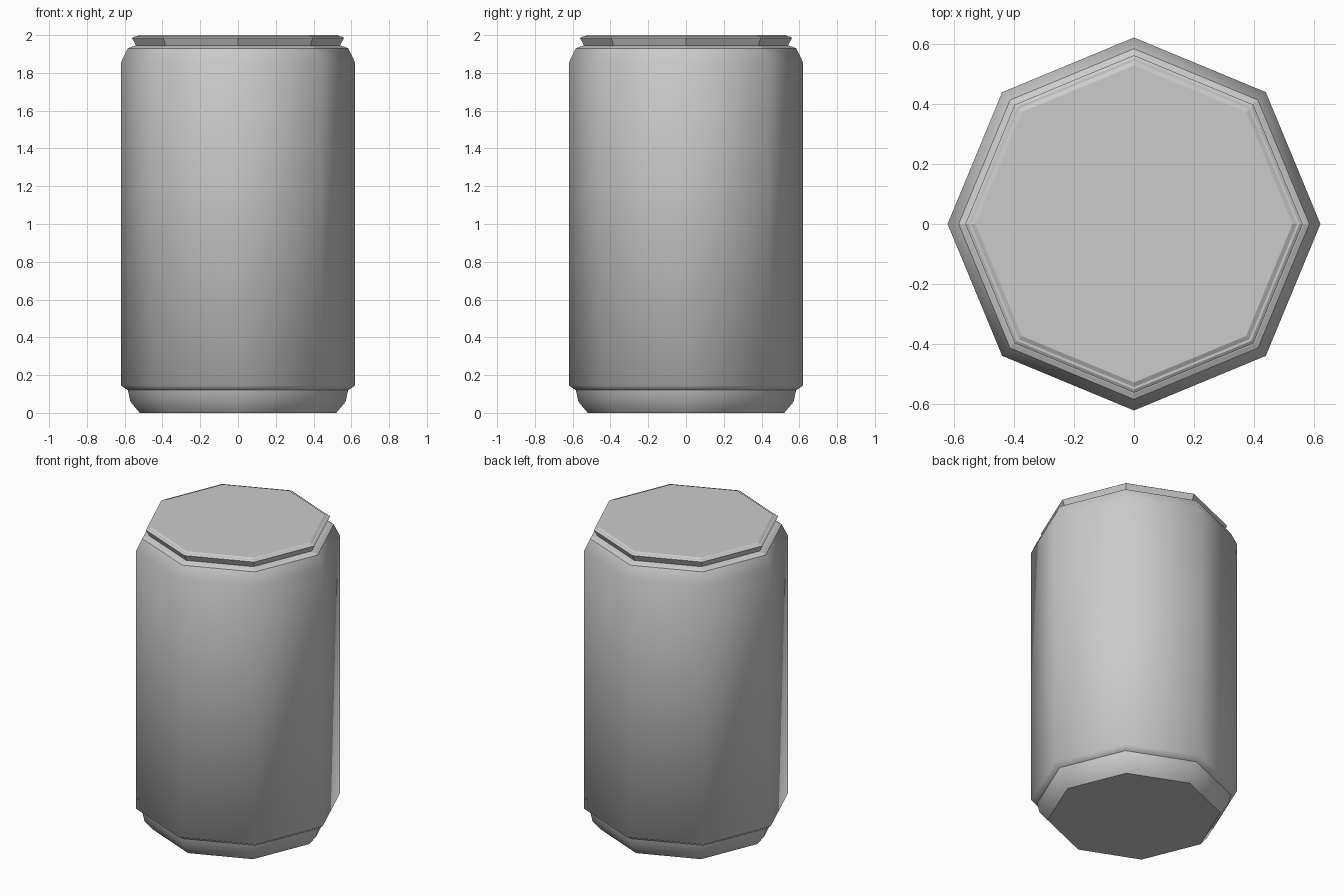
import bpy, bmesh
from math import cos, sin, tau

if "Cube" in bpy.data.objects:
    bpy.data.objects.remove(bpy.data.objects["Cube"])

SIDES = 8


def lathe(name, profile, smooth, cap_bottom=False, cap_top=False):
    """Eight-sided turned shell from (radius, height) points."""
    bm = bmesh.new()
    rings = [[bm.verts.new((r * cos(tau * i / SIDES), r * sin(tau * i / SIDES), z))
              for i in range(SIDES)] for r, z in profile]
    for low, high in zip(rings, rings[1:]):
        for i in range(SIDES):
            j = (i + 1) % SIDES
            face = bm.faces.new((low[i], low[j], high[j], high[i]))
            face.smooth = smooth
    caps = []
    if cap_bottom:
        caps.append(bm.faces.new(rings[0][::-1]))
    if cap_top:
        caps.append(bm.faces.new(rings[-1]))
    for cap in caps:
        for edge in cap.edges:
            edge.smooth = False
    mesh = bpy.data.meshes.new(name)
    bm.to_mesh(mesh)
    bm.free()
    obj = bpy.data.objects.new(name, mesh)
    bpy.context.collection.objects.link(obj)
    return obj


# Tapered foot with closed underside
lathe("can_base", [(0.52, 0), (0.57, 0.06), (0.583, 0.12)], True, cap_bottom=True)

# Main wall with lower bevel and sloped shoulder
lathe("can_body", [(0.583, 0.12), (0.62, 0.145), (0.62, 1.855), (0.583, 1.93)], True)

# Small ledge and neck under the rim
lathe("can_neck", [(0.583, 1.93), (0.565, 1.938), (0.54, 1.945)], False)

# Flared rim and lid
lathe("can_rim_lid", [(0.54, 1.945), (0.561, 1.985), (0.55, 1.992),
                      (0.542, 1.992), (0.527, 2.0)], False, cap_top=True)
